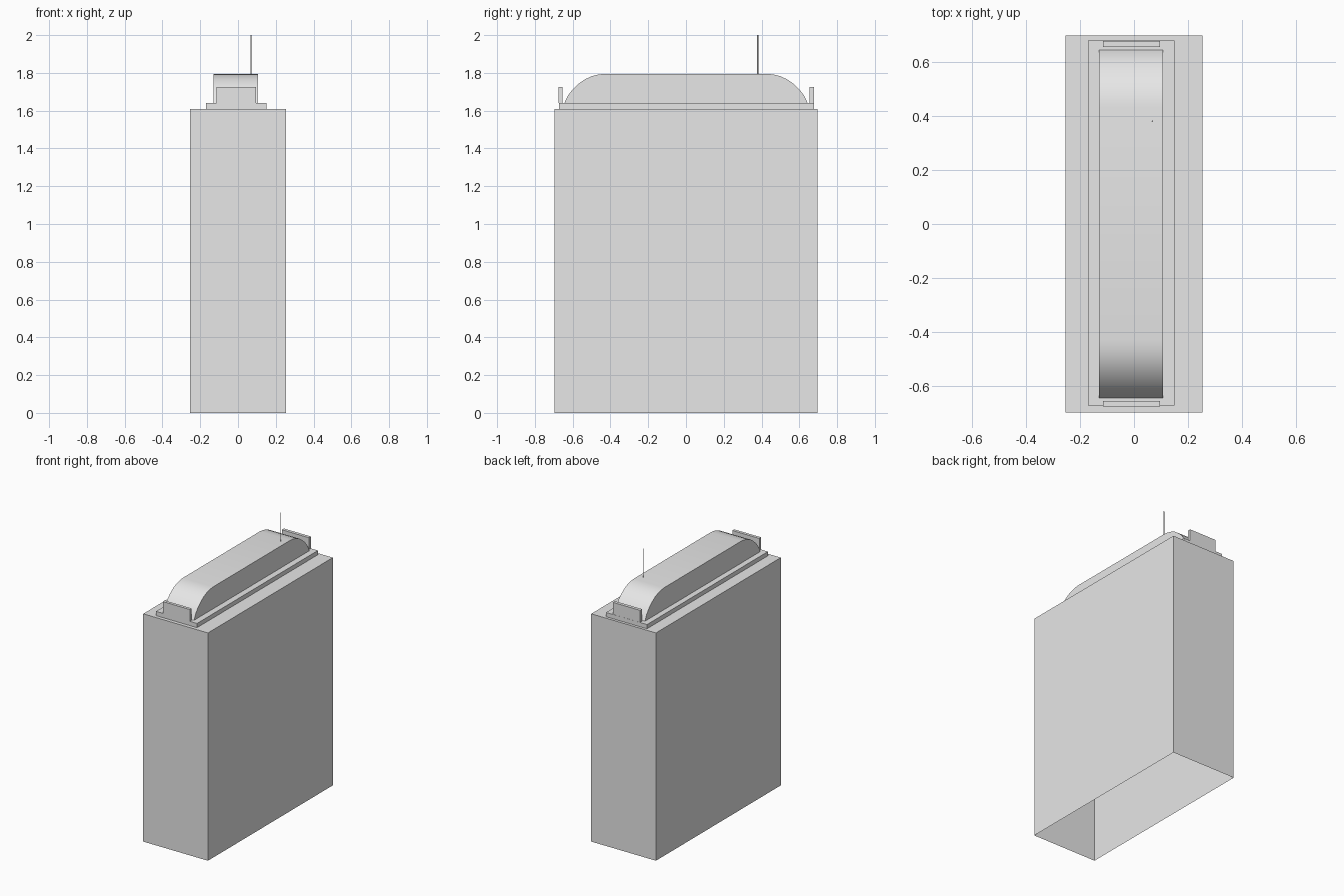
import bpy
import bmesh
from math import radians

cube = bpy.data.objects.get("Cube")
if cube:
    bpy.data.objects.remove(cube, do_unlink=True)

# Single plain grey material
grey = bpy.data.materials.new("plain_grey")
grey.use_nodes = True
grey.diffuse_color = (0.8, 0.8, 0.8, 1)
grey.node_tree.nodes["Principled BSDF"].inputs["Base Color"].default_value = (0.8, 0.8, 0.8, 1)


def finish(name, bm):
    bmesh.ops.recalc_face_normals(bm, faces=bm.faces)
    mesh = bpy.data.meshes.new(name)
    bm.to_mesh(mesh)
    bm.free()
    mesh.materials.append(grey)
    obj = bpy.data.objects.new(name, mesh)
    bpy.context.collection.objects.link(obj)
    return obj


def box(name, low, high, open_bottom=False):
    bm = bmesh.new()
    bmesh.ops.create_cube(bm, size=1)
    for v in bm.verts:
        v.co = [high[i] if v.co[i] > 0 else low[i] for i in range(3)]
    obj = finish(name, bm)
    if open_bottom:
        bm = bmesh.new()
        bm.from_mesh(obj.data)
        down = [f for f in bm.faces if f.normal.z < -0.9]
        bmesh.ops.delete(bm, geom=down, context='FACES_ONLY')
        bm.to_mesh(obj.data)
        bm.free()
    return obj


# Tall hollow body, open underneath
box("body", (-0.253, -0.697, 0), (0.253, 0.697, 1.61), open_bottom=True)

# Roof plinth and the upright panel at each end
box("roof_plinth", (-0.17, -0.672, 1.61), (0.15, 0.678, 1.64))
box("front_panel", (-0.115, -0.675, 1.64), (0.096, -0.654, 1.725))
box("back_panel", (-0.115, 0.654, 1.64), (0.096, 0.677, 1.725))

# Long roof housing: rounded-end side profile extruded across x
end = [(0.644, 1.64), (0.624, 1.682), (0.598, 1.715), (0.568, 1.743),
       (0.535, 1.766), (0.5, 1.782), (0.465, 1.791), (0.43, 1.795)]
profile = end + [(-y, z) for y, z in reversed(end)]
bm = bmesh.new()
side = bm.faces.new([bm.verts.new((-0.13, y, z)) for y, z in profile])
extruded = bmesh.ops.extrude_face_region(bm, geom=[side], use_keep_orig=True)["geom"]
moved = [g for g in extruded if isinstance(g, bmesh.types.BMVert)]
bmesh.ops.translate(bm, verts=moved, vec=(0.237, 0, 0))
housing = finish("roof_housing", bm)
bpy.ops.object.select_all(action='DESELECT')
housing.select_set(True)
bpy.context.view_layer.objects.active = housing
bpy.ops.object.shade_smooth_by_angle(angle=radians(35))

# Thin aerial
bm = bmesh.new()
bmesh.ops.create_cone(bm, cap_ends=True, segments=8, radius1=0.003, radius2=0.003, depth=0.21)
aerial = finish("aerial", bm)
aerial.location = (0.068, 0.38, 1.895)
